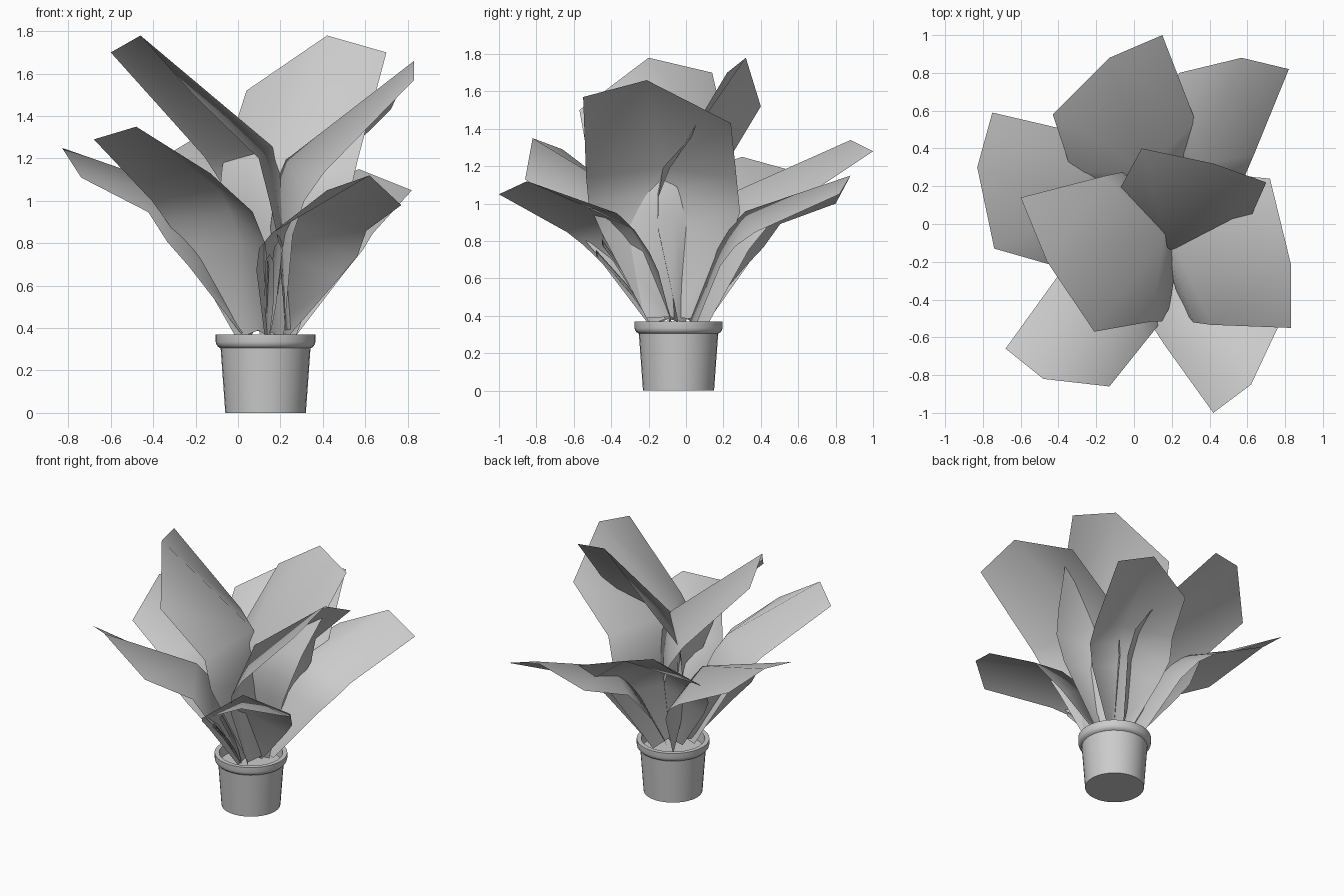
import bpy, bmesh, math
from mathutils import Vector

cube = bpy.data.objects.get("Cube")
if cube:
    bpy.data.objects.remove(cube, do_unlink=True)

grey = bpy.data.materials.new("plain grey")
grey.use_nodes = True
GREY = (0.6, 0.6, 0.6, 1)
grey.diffuse_color = GREY
grey.node_tree.nodes["Principled BSDF"].inputs["Base Color"].default_value = GREY

CENTRE = Vector((0.13, -0.04, 0))
SOIL = 0.33


def add_object(name, bm, angle):
    mesh = bpy.data.meshes.new(name)
    bm.to_mesh(mesh)
    bm.free()
    mesh.materials.append(grey)
    obj = bpy.data.objects.new(name, mesh)
    bpy.context.collection.objects.link(obj)
    bpy.ops.object.select_all(action="DESELECT")
    obj.select_set(True)
    bpy.context.view_layer.objects.active = obj
    bpy.ops.object.shade_smooth_by_angle(angle=math.radians(angle))


def lathe(name, profile, steps=32):
    bm = bmesh.new()
    verts = [bm.verts.new(CENTRE + Vector((r, 0, z))) for r, z in profile]
    edges = [bm.edges.new(pair) for pair in zip(verts, verts[1:])]
    bmesh.ops.spin(bm, geom=verts + edges, cent=CENTRE, axis=(0, 0, 1),
                   angle=math.tau, steps=steps)
    bmesh.ops.remove_doubles(bm, verts=bm.verts, dist=0.0005)
    bmesh.ops.recalc_face_normals(bm, faces=bm.faces)
    add_object(name, bm, 50)


# Flower pot with a thick rim, closed inside by the soil
lathe("pot", [(0, 0), (0.19, 0), (0.212, 0.305), (0.223, 0.311), (0.232, 0.322),
              (0.235, 0.335), (0.235, 0.37), (0.205, 0.37), (0.198, 0.3), (0, 0.3)])

# Arched leaf blade: rows of left, rib and right points, each as
# (along the leaf, across the leaf, out of the leaf)
BLADE = [
    [(0.04, -0.08, -0.02), (0.03, 0, 0.05), (0.04, 0.08, 0)],
    [(0.42, -0.23, 0.13), (0.39, 0.02, 0.22), (0.36, 0.26, 0.05)],
    [(0.56, -0.27, 0.15), (0.52, 0.02, 0.26), (0.49, 0.31, 0.06)],
    [(0.69, -0.27, 0.13), (0.64, 0.02, 0.265), (0.64, 0.31, 0.09)],
]
BLADE_LENGTH, BLADE_WIDTH = 1.19, 0.56


def leaf(name, left, tip, right, root=None):
    left, tip, right = Vector(left), Vector(tip), Vector(right)
    if root is None:
        # outer leaves start a little out from the pot's centre
        outward = Vector((tip.x, tip.y, 0)) - CENTRE
        foot = CENTRE + outward.normalized() * 0.07
    else:
        foot = Vector((*root, 0))
    foot.z = SOIL
    along = tip - foot
    length = along.length / BLADE_LENGTH
    along.normalize()
    across = right - left
    across -= along * across.dot(along)
    width = across.length / BLADE_WIDTH
    across.normalize()
    out = along.cross(across)
    depth = min(length, width)
    bm = bmesh.new()
    rows = [[bm.verts.new(foot + along * a * length + across * c * width + out * n * depth)
             for a, c, n in row] for row in BLADE]
    rows.append([bm.verts.new(p) for p in (left, tip, right)])
    for low, high in zip(rows, rows[1:]):
        for i in range(2):
            bm.faces.new((low[i], high[i], high[i + 1], low[i + 1]))
    add_object(name, bm, 80)


# Outer leaves: left corner, tip and right corner
leaf("front_left_leaf", (-0.68, -0.66, 1.29), (-0.48, -0.82, 1.35), (-0.13, -0.86, 1.13))
leaf("front_right_leaf", (0.42, -1.0, 1.05), (0.62, -0.85, 1.12), (0.77, -0.53, 0.98))
leaf("back_right_leaf", (0.82, 0.82, 1.05), (0.57, 0.88, 1.15), (0.24, 0.8, 1.0))
leaf("back_leaf", (0.15, 1.0, 1.28), (-0.13, 0.88, 1.34), (-0.43, 0.58, 1.16))
leaf("back_left_leaf", (-0.75, 0.59, 1.17), (-0.83, 0.3, 1.25), (-0.74, -0.13, 1.11))

# Tall inner leaves, crossing each other near their feet
leaf("upper_right_leaf", (0.83, -0.55, 1.57), (0.83, -0.21, 1.66), (0.72, 0.24, 1.43),
     (0.17, -0.08))
leaf("upper_back_leaf", (0.7, 0.22, 1.7), (0.42, 0.32, 1.78), (0.04, 0.4, 1.52),
     (0.17, -0.04))
leaf("upper_left_leaf", (-0.6, 0.14, 1.7), (-0.46, -0.2, 1.78), (-0.21, -0.57, 1.5),
     (0.21, -0.1))

# Two thin young shoots
for name, x, y, z in (("tall_shoot", 0.19, -0.45, 0.81), ("short_shoot", 0.15, -0.48, 0.75)):
    leaf(name, (x - 0.02, y, z - 0.03), (x, y, z), (x + 0.02, y + 0.01, z - 0.04),
         (0.14, -0.16))
